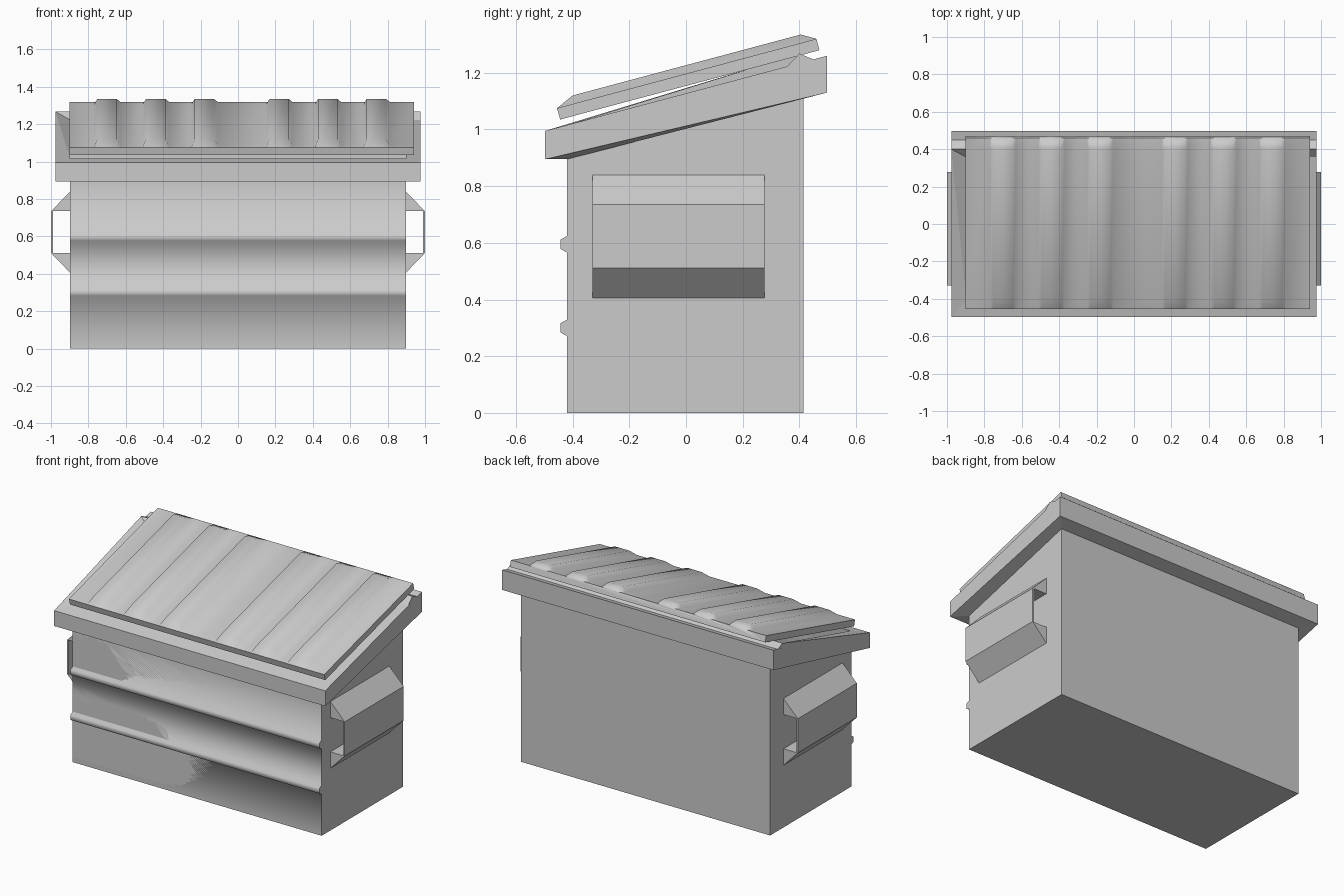
import bpy, bmesh, math

if "Cube" in bpy.data.objects:
    bpy.data.objects.remove(bpy.data.objects["Cube"])


def finish(name, bm, smooth=None):
    bmesh.ops.recalc_face_normals(bm, faces=bm.faces)
    me = bpy.data.meshes.new(name)
    bm.to_mesh(me)
    bm.free()
    ob = bpy.data.objects.new(name, me)
    bpy.context.collection.objects.link(ob)
    if smooth:
        bpy.context.view_layer.objects.active = ob
        ob.select_set(True)
        bpy.ops.object.shade_smooth_by_angle(angle=math.radians(smooth))
        ob.select_set(False)
    return ob


def loft(bm, rings, closed=False):
    """Join matching point rings with quads; cap the ends unless closed."""
    vs = [[bm.verts.new(p) for p in r] for r in rings]
    n = len(vs[0])
    pairs = list(zip(vs, vs[1:])) + ([(vs[-1], vs[0])] if closed else [])
    for a, b in pairs:
        for i in range(n):
            j = (i + 1) % n
            bm.faces.new((a[i], a[j], b[j], b[i]))
    if not closed:
        bm.faces.new(vs[0])
        bm.faces.new(vs[-1])


W = 0.897                     # body half width

# Body: side profile with two pressed front ribs, pulled across x
profile = [(-0.42, 0.0)]
for z in (0.30, 0.595):
    profile += [(-0.42, z - 0.029), (-0.442, z - 0.017),
                (-0.442, z + 0.017), (-0.42, z + 0.029)]
profile += [(-0.42, 0.895), (0.415, 1.11), (0.415, 0.0)]
bm = bmesh.new()
loft(bm, [[(x, y, z) for y, z in profile] for x in (-W, W)])
# hollow it out from the sloping mouth
mouth = max(bm.faces, key=lambda f: f.calc_center_median().z)
bmesh.ops.inset_region(bm, faces=[mouth], thickness=0.015)
ext = bmesh.ops.extrude_discrete_faces(bm, faces=[mouth])
for v in ext['faces'][0].verts:
    v.co.z = 0.03
finish("bin_body", bm, 65)


# Rim: sloping collar around the mouth
def rect(x, y0, z0, y1, z1):
    return [(-x, y0, z0), (x, y0, z0), (x, y1, z1), (-x, y1, z1)]


bm = bmesh.new()
loft(bm, [rect(W, -0.42, 0.895, 0.415, 1.11),
          rect(0.977, -0.497, 0.895, 0.497, 1.13),
          rect(0.977, -0.497, 0.995, 0.497, 1.26),
          rect(W, -0.41, 1.018, 0.415, 1.238)], closed=True)
finish("rim", bm)

# Hinge ridge along the back of the rim
ridge = [(0.35, 1.215), (0.40, 1.268), (0.45, 1.247), (0.43, 1.225)]
bm = bmesh.new()
loft(bm, [[(x, y, z) for y, z in ridge] for x in (-0.976, 0.976)])
finish("hinge_ridge", bm)

# Thin raised wedge on the left rail, running up to the hinge
bm = bmesh.new()
for p in [(-0.977, -0.497, 0.995), (-0.977, 0.40, 1.268),
          (-W, -0.41, 1.018), (-W, 0.40, 1.234), (-0.977, 0.40, 1.234)]:
    bm.verts.new(p)
bmesh.ops.convex_hull(bm, input=bm.verts)
finish("left_rail_wedge", bm)

# Lid: tilted slab with six raised ribs that ramp down at both ends
X0, X1 = -0.90, 0.94
section = [(X0, 0)]
for c in (-0.70, -0.44, -0.18, 0.22, 0.48, 0.74):
    section += [(c - 0.07, 0), (c - 0.052, 1), (c + 0.052, 1), (c + 0.07, 0)]
section += [(X1, 0)]
rings = []
for y, base, rise, dy in [(-0.455, 1.075, 0, 0.011), (-0.40, 1.090, 0.03, 0.011),
                          (0.405, 1.305, 0.03, 0.011), (0.46, 1.320, 0, 0.011)]:
    top = [(x, y, base + h * rise) for x, h in section]
    bottom = [(X1, y + dy, base - 0.04), (X0, y + dy, base - 0.04)]
    rings.append(top + bottom)
bm = bmesh.new()
loft(bm, rings)
finish("lid", bm, 60)

# Fork pockets: bent plate with solid wedges, one on each side
pocket = [(W - 0.005, 0.84), (W, 0.84), (1.0, 0.735), (1.0, 0.512), (W, 0.405),
          (W - 0.005, 0.405), (W - 0.005, 0.512), (0.99, 0.512),
          (0.99, 0.735), (W - 0.005, 0.735)]
for side, s in (("left", -1), ("right", 1)):
    bm = bmesh.new()
    loft(bm, [[(s * x, y, z) for x, z in pocket] for y in (-0.33, 0.277)])
    finish(side + "_fork_pocket", bm)
